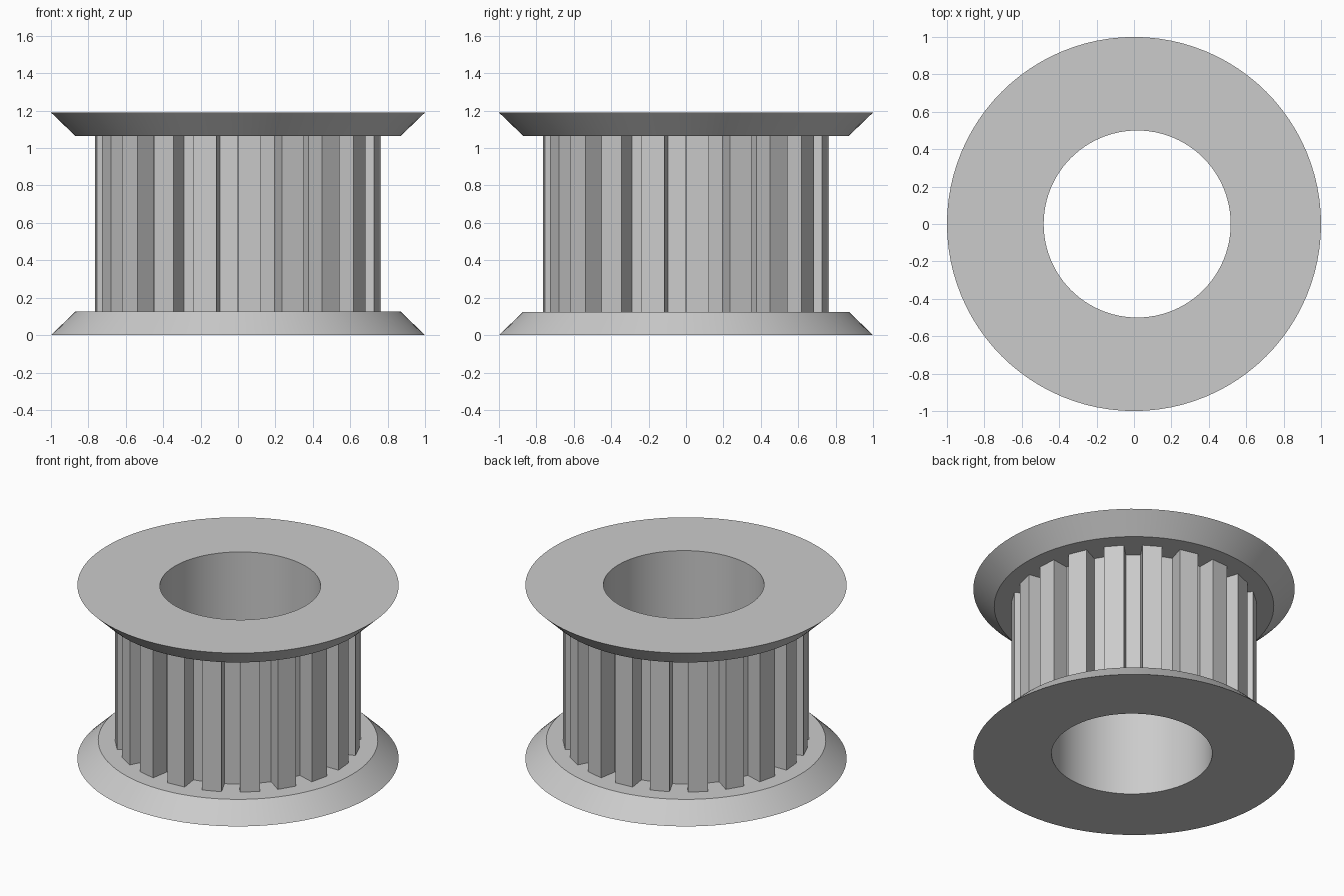
import bpy
import bmesh
from math import cos, sin, radians, tau
from mathutils import Matrix, Vector

default = bpy.data.objects.get("Cube")
if default:
    bpy.data.objects.remove(default)

HEIGHT = 1.19
LIP = 0.125          # flange thickness
BORE = 0.5
BORE_SHIFT = 0.017   # bore sits slightly off centre
SEGMENTS = 96
TEETH = 20

grey = bpy.data.materials.new("plain grey")
grey.use_nodes = True
colour = (0.6, 0.6, 0.6, 1)
grey.diffuse_color = colour
grey.node_tree.nodes["Principled BSDF"].inputs["Base Color"].default_value = colour


def skin(name, rings, angle):
    """Join successive closed rings of points with quads."""
    bm = bmesh.new()
    loops = [[bm.verts.new(p) for p in ring] for ring in rings]
    for low, high in zip(loops, loops[1:]):
        n = len(low)
        for j in range(n):
            k = (j + 1) % n
            bm.faces.new((low[j], low[k], high[k], high[j]))
    mesh = bpy.data.meshes.new(name)
    bm.to_mesh(mesh)
    bm.free()
    mesh.materials.append(grey)
    obj = bpy.data.objects.new(name, mesh)
    bpy.context.collection.objects.link(obj)
    bpy.ops.object.select_all(action='DESELECT')
    obj.select_set(True)
    bpy.context.view_layer.objects.active = obj
    bpy.ops.object.shade_smooth_by_angle(angle=radians(angle))
    return obj


def circle(radius, z, shift=0):
    return [(shift + radius * cos(tau * i / SEGMENTS),
             radius * sin(tau * i / SEGMENTS), z) for i in range(SEGMENTS)]


# Flared flanges; their inner faces run in under the toothed core
skin("bottom_flange", [circle(BORE, 0, BORE_SHIFT), circle(1, 0),
                       circle(0.87, LIP), circle(0.6, LIP)], 30)
skin("top_flange", [circle(0.6, HEIGHT - LIP), circle(0.87, HEIGHT - LIP),
                    circle(1, HEIGHT), circle(BORE, HEIGHT, BORE_SHIFT)], 30)

# Shaft bore
skin("bore", [circle(BORE, HEIGHT, BORE_SHIFT), circle(BORE, 0, BORE_SHIFT)], 30)

# Toothed core: one tooth outline repeated around the axis
tooth = [(0.642, -0.055), (0.762, -0.0625), (0.762, 0.0625), (0.642, 0.055)]
outline = []
for i in range(TEETH):
    turn = Matrix.Rotation(radians(4.6) + tau * i / TEETH, 3, 'Z')
    outline += [turn @ Vector((r, t, 0)) for r, t in tooth]
skin("toothed_core", [[p + Vector((0, 0, z)) for p in outline]
                      for z in (LIP, HEIGHT - LIP)], 5)
